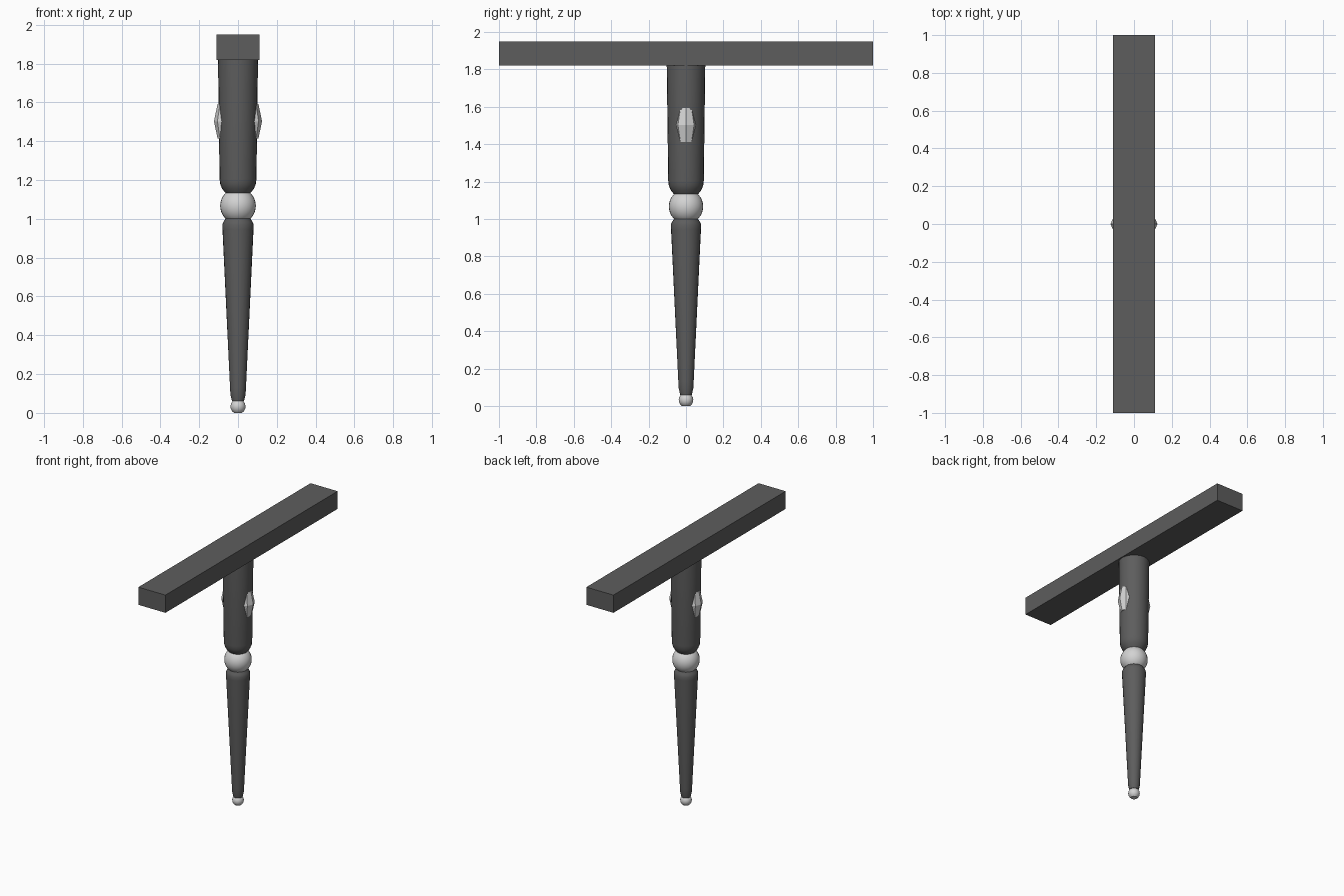
import bpy, bmesh, math

cube = bpy.data.objects.get("Cube")
if cube:
    bpy.data.objects.remove(cube, do_unlink=True)


def make_material(name, grey):
    mat = bpy.data.materials.new(name)
    mat.use_nodes = True
    colour = (grey, grey, grey, 1)
    mat.diffuse_color = colour
    mat.node_tree.nodes["Principled BSDF"].inputs["Base Color"].default_value = colour
    return mat


dark = make_material("dark grey", 0.11)
pale = make_material("pale grey", 0.65)


def finish(name, bm, mat, smooth_angle=None):
    bmesh.ops.recalc_face_normals(bm, faces=bm.faces)
    mesh = bpy.data.meshes.new(name)
    bm.to_mesh(mesh)
    bm.free()
    mesh.materials.append(mat)
    obj = bpy.data.objects.new(name, mesh)
    bpy.context.collection.objects.link(obj)
    if smooth_angle:
        bpy.ops.object.select_all(action='DESELECT')
        obj.select_set(True)
        bpy.context.view_layer.objects.active = obj
        bpy.ops.object.shade_smooth_by_angle(angle=math.radians(smooth_angle))
    return obj


def lathe(name, profile, mat, sides=24, x=0, smooth_angle=None):
    """Stack capped rings of (radius, z) around a vertical axis."""
    bm = bmesh.new()
    rings = []
    for r, z in profile:
        angles = [math.tau * i / sides for i in range(sides)]
        rings.append([bm.verts.new((x + r * math.cos(a), r * math.sin(a), z)) for a in angles])
    for low, high in zip(rings, rings[1:]):
        for i in range(sides):
            j = (i + 1) % sides
            bm.faces.new((low[i], low[j], high[j], high[i]))
    bm.faces.new(rings[0])
    bm.faces.new(rings[-1])
    return finish(name, bm, mat, smooth_angle)


def bead_profile(radius, centre, bottom, top, steps):
    """Arc of a sphere trimmed flat at its bottom and top."""
    a0 = math.asin((bottom - centre) / radius)
    a1 = math.asin((top - centre) / radius)
    arc = [a0 + (a1 - a0) * i / steps for i in range(steps + 1)]
    return [(radius * math.cos(a), centre + radius * math.sin(a)) for a in arc]


# Crossbar
bm = bmesh.new()
bmesh.ops.create_cube(bm, size=1)
bmesh.ops.scale(bm, vec=(0.22, 2, 0.13), verts=bm.verts)
bmesh.ops.translate(bm, vec=(0, 0, 1.885), verts=bm.verts)
finish("crossbar", bm, dark)

# Turned leg
lathe("upper_post", [(0.062, 1.13), (0.082, 1.155), (0.092, 1.18), (0.095, 1.205), (0.103, 1.82)],
      dark, smooth_angle=40)
lathe("collar_bead", bead_profile(0.092, 1.067, 0.995, 1.14, 10), pale, smooth_angle=40)
lathe("lower_shaft", [(0.031, 0.06), (0.039, 0.095), (0.041, 0.13), (0.08, 0.945),
                      (0.081, 0.97), (0.075, 0.985), (0.06, 1.006)], dark, smooth_angle=40)
lathe("foot_bead", bead_profile(0.039, 0.033, 0, 0.068, 6), pale, smooth_angle=40)

# Faceted studs on both sides of the post
for side, x in (("left", 0.063), ("right", -0.063)):
    lathe(side + "_stud", [(0.042, 1.413), (0.061, 1.503), (0.042, 1.593)], pale, sides=8, x=x)
